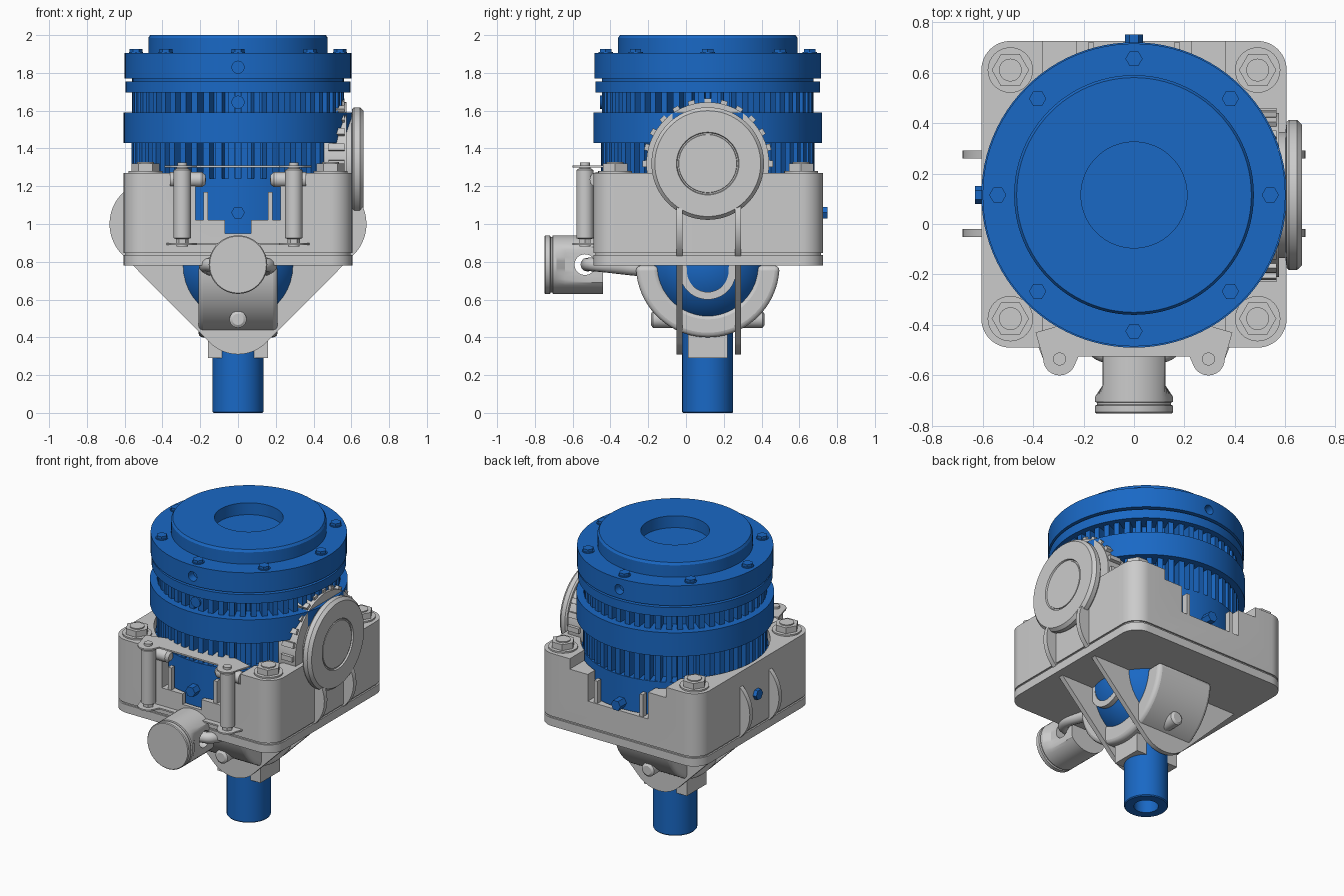
import bpy, bmesh, math
from math import cos, sin, pi, radians

if "Cube" in bpy.data.objects:
    bpy.data.objects.remove(bpy.data.objects["Cube"])

CY = 0.115  # y of the main axis
blue = bpy.data.materials.new("blue_paint")
blue.diffuse_color = (0.01, 0.14, 0.56, 1)
blue.use_nodes = True
blue.node_tree.nodes["Principled BSDF"].inputs["Base Color"].default_value = blue.diffuse_color


def place(a, b, h, axis):
    return {"Z": (a, b, h), "Y": (a, -h, b), "X": (h, a, b)}[axis]


def finish(name, bm, mat=None, smooth=True):
    bmesh.ops.recalc_face_normals(bm, faces=bm.faces)
    me = bpy.data.meshes.new(name)
    bm.to_mesh(me)
    bm.free()
    ob = bpy.data.objects.new(name, me)
    bpy.context.collection.objects.link(ob)
    if mat:
        me.materials.append(mat)
    if smooth:
        shade(ob)
    return ob


def shade(ob):
    bpy.ops.object.select_all(action="DESELECT")
    ob.select_set(True)
    bpy.context.view_layer.objects.active = ob
    bpy.ops.object.shade_smooth_by_angle(angle=radians(30))


def lathe(name, prof, c=(0, CY), axis="Z", n=64, mat=None):
    """Revolve (radius, height) points around an axis through c."""
    bm = bmesh.new()
    rings = []
    for r, h in prof:
        k = 1 if r == 0 else n
        rings.append([bm.verts.new(place(c[0] + r * cos(2 * pi * i / n), c[1] + r * sin(2 * pi * i / n), h, axis))
                      for i in range(k)])
    for p, q in zip(rings, rings[1:]):
        for i in range(n):
            j = (i + 1) % n
            vs = [p[i % len(p)], p[j % len(p)], q[j % len(q)], q[i % len(q)]]
            bm.faces.new(list(dict.fromkeys(vs)))
    return finish(name, bm, mat)


def cyl(name, c, r, h0, h1, axis="Z", n=32, mat=None):
    return lathe(name, [(0, h0), (r, h0), (r, h1), (0, h1)], c, axis, n, mat)


def prism(name, pts, h0, h1, axis="Z", mat=None):
    bm = bmesh.new()
    lo = [bm.verts.new(place(a, b, h0, axis)) for a, b in pts]
    hi = [bm.verts.new(place(a, b, h1, axis)) for a, b in pts]
    bm.faces.new(lo)
    bm.faces.new(hi)
    for i in range(len(pts)):
        j = (i + 1) % len(pts)
        bm.faces.new((lo[i], lo[j], hi[j], hi[i]))
    return finish(name, bm, mat)


def box(name, x0, x1, y0, y1, z0, z1, mat=None):
    return prism(name, [(x0, y0), (x1, y0), (x1, y1), (x0, y1)], z0, z1, "Z", mat)


def arc(a, b, r, d0, d1, n=12):
    return [(a + r * cos(radians(d0 + (d1 - d0) * i / n)), b + r * sin(radians(d0 + (d1 - d0) * i / n)))
            for i in range(n + 1)]


def rounded(x, y0, y1, r):
    return (arc(x - r, y1 - r, r, 0, 90) + arc(r - x, y1 - r, r, 90, 180)
            + arc(r - x, y0 + r, r, 180, 270) + arc(x - r, y0 + r, r, 270, 360))


def cut(ob, *cutters):
    for c in cutters:
        c.hide_render = True
        m = ob.modifiers.new("cut", "BOOLEAN")
        m.object, m.operation, m.solver = c, "DIFFERENCE", "EXACT"
        bpy.context.view_layer.objects.active = ob
        bpy.ops.object.modifier_apply(modifier=m.name)
        bpy.data.objects.remove(c)
    shade(ob)


def fins(name, count, r0, r1, w, z0, z1, mat):
    bm = bmesh.new()
    for i in range(count):
        a = 2 * pi * (i + 0.5) / count
        v = [bm.verts.new((r * cos(a) - s * sin(a), CY + r * sin(a) + s * cos(a), z))
             for z in (z0, z1) for r, s in ((r0, -w), (r1, -w), (r1, w), (r0, w))]
        for f in ((0, 1, 2, 3), (4, 5, 6, 7), (0, 1, 5, 4), (1, 2, 6, 5), (2, 3, 7, 6), (3, 0, 4, 7)):
            bm.faces.new([v[k] for k in f])
    return finish(name, bm, mat, False)


# Blue drum with flange, rings and recessed top
drum = lathe("drum", [(0, .92), (.57, .92), (.57, 1.24), (.49, 1.24), (.49, 1.43), (.605, 1.43), (.605, 1.59),
                      (.48, 1.59), (.48, 1.695), (.595, 1.695), (.595, 1.755), (.56, 1.755), (.56, 1.77),
                      (.6, 1.77), (.6, 1.905), (.475, 1.905), (.475, 1.985), (.465, 2), (.21, 2), (.21, 1.92),
                      (0, 1.92)], n=96, mat=blue)
cut(drum, cyl("hole_cutter", (0, 1.83), .032, -.8, -.66, "Y"), cyl("hole_cutter", (0, 1.83), .032, .43, .6, "Y"))
fins("upper_fins", 52, .46, .56, .017, 1.58, 1.70, blue)
fins("lower_fins", 52, .47, .565, .017, 1.23, 1.44, blue)
for i in range(8):
    a = i * pi / 4
    c = (.54 * cos(a), CY + .54 * sin(a))
    cyl("flange_washer", c, .038, 1.9, 1.91, mat=blue)
    cyl("flange_bolt", c, .034, 1.905, 1.927, n=6, mat=blue)
for h0, h1 in ((.45, .51), (-.75, -.68)):
    cyl("drum_plug", (0, 1.06), .036, h0, h1, "Y", 6, blue)
cyl("side_plug", (CY, 1.06), .036, -.63, -.56, "X", 6, blue)
cyl("front_nub", (0, 1.645), .035, .3, .455, "Y", 16, blue)

# Blue joint ball and hollow shaft
lathe("joint_ball", [(.335 * sin(pi * i / 24) if 0 < i < 24 else 0, .78 - .335 * cos(pi * i / 24))
                     for i in range(25)], mat=blue)
lathe("shaft", [(0, .09), (.075, .09), (.075, 0), (.13, 0), (.135, .006), (.135, .5), (0, .5)], n=48, mat=blue)

# Grey housing with open bore and front/back windows
base = prism("housing_base", rounded(.605, -.49, .725, .115), .78, .835)
prism("housing_seam", rounded(.595, -.48, .715, .105), .83, .852)
housing = prism("housing", rounded(.605, -.49, .725, .115), .847, 1.27)
cut(housing, cyl("bore_cutter", (0, CY), .58, .91, 1.5, n=96),
    box("window_cutter", -.225, .225, -.7, 1, 1.02, 1.5), box("step_cutter", -.36, .36, -.7, 1, 1.2, 1.5),
    box("slot_cutter", -.07, .07, -.7, 0, .95, 1.1))
for sx in (-1, 1):
    for y in (.61, -.375):
        c = (sx * .49, y)
        cyl("corner_washer", c, .09, 1.265, 1.28)
        cyl("corner_bolt", c, .074, 1.28, 1.32, n=6)
        cyl("corner_bolt_tip", c, .045, 1.32, 1.327)
    for x in (.17, .275):
        for y0, y1 in ((-.485, -.45), (.68, .72)):
            box("window_rib", sx * x - .012, sx * x + .012, y0, y1, 1.0, 1.17)

# Side ribs that run under the housing to the shaft
rib = arc(.45, 1, .23, -45, 90, 20) + arc(-.45, 1, .23, 90, 225, 20) + arc(0, .52, .21, 225, 315, 16)
for y in (-.035, .275):
    prism("hanger_rib", rib, -y - .016, -y + .016, "Y")
box("shaft_collar", -.16, .16, .01, .22, .29, .46)

# Barrel shell around the ball with end rings and cross screw
shell = prism("joint_shell", arc(CY, .78, .38, 180, 360, 40) + arc(CY, .78, .26, 360, 180, 32), -.21, .21, "X")
bev = shell.modifiers.new("edge", "BEVEL")
bev.width, bev.segments, bev.angle_limit = .025, 3, radians(50)
for s in (-1, 1):
    lathe("end_ring", [(.11, s * .25), (.15, s * .25), (.15, s * .315), (.11, s * .315), (.11, s * .25)],
          (CY, .75), "X", 40)
screw = lathe("cross_screw", [(0, -.415), (.03, -.415), (.045, -.405), (.045, .175), (.03, .185), (0, .185)],
              (0, .495), "Y", 24)

# Front port with flattened sides, through hole and bail pipes
port = lathe("port", [(0, .44), (.155, .44), (.155, .5), (.155, .64), (.155, .685), (.155, .705), (.147, .708),
                      (.147, .716), (.155, .72), (.155, .745), (.15, .75), (0, .75)], (0, .785), "Y", 48)
for v in port.data.vertices:
    if v.co.y > -.66:
        v.co.x = max(-.125, min(.125, v.co.x))
cut(port, cyl("port_hole_cutter", (-.535, .785), .055, -.3, .3, "X"))
for s in (-1, 1):
    cu = bpy.data.curves.new("bail_pipe", "CURVE")
    cu.dimensions, cu.bevel_depth, cu.bevel_resolution, cu.use_fill_caps = "3D", .036, 4, True
    sp = cu.splines.new("BEZIER")
    pts = [(s * .06, -.525, .785), (s * .15, -.49, .785), (s * .15, -.3, .765), (s * .1, -.16, .75)]
    sp.bezier_points.add(len(pts) - 1)
    for bp, p in zip(sp.bezier_points, pts):
        bp.co = p
        bp.handle_left_type = bp.handle_right_type = "AUTO"
    bpy.context.collection.objects.link(bpy.data.objects.new("bail_pipe", cu))

# Front posts between two thin lugged plates
lug = (arc(-.295, -.535, .065, 180, 330) + [(-.22, -.525), (.22, -.525)] + arc(.295, -.535, .065, 210, 360)
       + [(.39, -.46), (-.39, -.46)])
prism("lower_plate", lug, .89, .9)
prism("upper_plate", lug[:-2] + [(.39, -.43), (.22, -.38), (-.22, -.38), (-.39, -.43)], 1.3, 1.31)
for s in (-1, 1):
    c = (s * .295, -.535)
    lathe("post", [(0, .88), (.03, .88), (.03, .92), (.046, .925), (.046, 1.285), (.03, 1.295), (.03, 1.305),
                   (0, 1.305)], c, n=24)
    cyl("post_nut", c, .034, .9, .92, n=6)
    cyl("post_cap", c, .026, 1.3, 1.325, n=16)
    lathe("post_peg", [(0, s * .17), (.025, s * .172), (.04, s * .19), (.04, s * .36), (0, s * .36)],
          (-.47, 1.235), "X", 20)

# Round side cover with toothed backing ring
lathe("cover", [(0, .5), (.25, .5), (.25, .6), (.29, .605), (.298, .615), (.298, .645), (.28, .665), (.166, .665),
                (.162, .655), (.155, .655), (.153, .66), (0, .66)], (CY, 1.32), "X", 72)
ring = lathe("cover_ring", [(.2, .44), (.325, .44), (.325, .575), (.2, .575), (.2, .44)], (CY, 1.32), "X", 72)
for i in range(24):
    a = 2 * pi * i / 24
    pts = [(CY + r * cos(a + d), 1.32 + r * sin(a + d)) for r, d in ((.3, -.06), (.345, -.05), (.345, .05), (.3, .06))]
    prism("cover_tooth", pts, .48, .565, "X")
